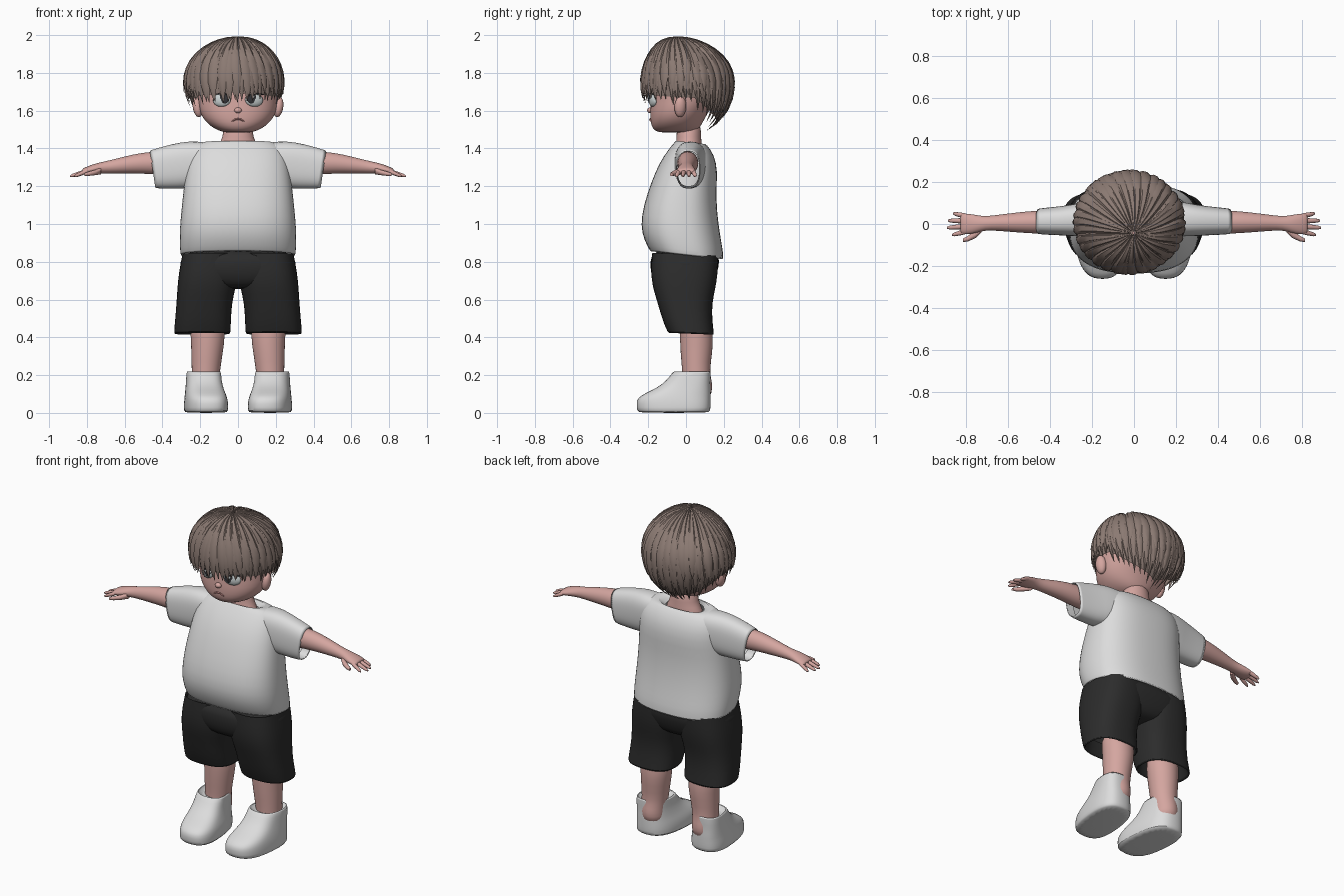
import bpy, bmesh, random
from math import sin, cos, pi, radians
from mathutils import Vector

random.seed(4)
cube = bpy.data.objects.get("Cube")
if cube:
    bpy.data.objects.remove(cube, do_unlink=True)


def material(name, r, g, b):
    m = bpy.data.materials.new(name)
    m.diffuse_color = (r, g, b, 1)
    m.use_nodes = True
    bsdf = m.node_tree.nodes["Principled BSDF"]
    bsdf.inputs["Base Color"].default_value = (r, g, b, 1)
    bsdf.inputs["Roughness"].default_value = 0.8
    return m


SKIN = material("skin", 0.66, 0.38, 0.35)
WHITE = material("white cloth", 0.72, 0.72, 0.72)
BLACK = material("black cloth", 0.025, 0.025, 0.025)
HAIR = material("ash brown hair", 0.26, 0.195, 0.17)
EYE = material("eye white", 0.62, 0.67, 0.67)
IRIS = material("dark iris", 0.035, 0.035, 0.04)
LIP = material("lip", 0.48, 0.22, 0.21)


def finish(bm, name, mat, mirror=False, subdiv=0, angle=50):
    bmesh.ops.recalc_face_normals(bm, faces=bm.faces)
    me = bpy.data.meshes.new(name)
    bm.to_mesh(me)
    bm.free()
    me.materials.append(mat)
    ob = bpy.data.objects.new(name, me)
    bpy.context.collection.objects.link(ob)
    bpy.ops.object.select_all(action="DESELECT")
    ob.select_set(True)
    bpy.context.view_layer.objects.active = ob
    bpy.ops.object.shade_smooth_by_angle(angle=radians(angle))
    if mirror:
        ob.modifiers.new("Mirror", "MIRROR").use_mirror_merge = False
    if subdiv:
        s = ob.modifiers.new("Smooth", "SUBSURF")
        s.levels = s.render_levels = subdiv
    return ob


def bridge(bm, rows, closed=True):
    for a, b in zip(rows, rows[1:]):
        for i in range(len(a) if closed else len(a) - 1):
            j = (i + 1) % len(a)
            bm.faces.new((a[i], a[j], b[j], b[i]))


def loft(name, rings, mat, axis="z", p=2.0, tilt=0.0, caps=True, n=24, shear=0.0, **kw):
    """Skin over rings (t, a0, a1, b0, b1); tilt leans the rings, shear skews them."""
    bm = bmesh.new()
    rows = []
    for t, a0, a1, b0, b1 in rings:
        row = []
        for i in range(n):
            c, s = cos(2 * pi * i / n), sin(2 * pi * i / n)
            a = (a1 - a0) / 2 * abs(c) ** (2 / p) * (1 if c > 0 else -1)
            b = (b1 - b0) / 2 * abs(s) ** (2 / p) * (1 if s > 0 else -1)
            a += (a0 + a1) / 2 + shear * b
            lean = t + tilt * b
            b += (b0 + b1) / 2
            row.append(bm.verts.new((a, b, lean) if axis == "z" else (lean, a, b)))
        rows.append(row)
    bridge(bm, rows)
    if caps:
        bm.faces.new(rows[0])
        bm.faces.new(rows[-1])
    return finish(bm, name, mat, **kw)


def blob(name, mat, at, size, turn=(0, 0, 0), mirror=False):
    bm = bmesh.new()
    bmesh.ops.create_uvsphere(bm, u_segments=20, v_segments=12, radius=1)
    bmesh.ops.scale(bm, vec=size, verts=bm.verts)
    from mathutils import Euler
    bmesh.ops.rotate(bm, matrix=Euler(turn).to_matrix(), verts=bm.verts)
    bmesh.ops.translate(bm, vec=at, verts=bm.verts)
    return finish(bm, name, mat, mirror)


# Shirt body and sleeves
loft("shirt_body", [
    (.90, -.28, .28, -.18, .16), (.83, -.30, .30, -.185, .19), (.835, -.305, .305, -.19, .20),
    (.89, -.31, .31, -.222, .195), (.97, -.31, .31, -.242, .18), (1.08, -.30, .30, -.225, .165),
    (1.20, -.287, .287, -.185, .16), (1.30, -.275, .275, -.145, .168), (1.38, -.255, .255, -.095, .15),
    (1.43, -.215, .215, -.055, .11), (1.437, -.15, .15, -.05, .095), (1.405, -.115, .115, -.055, .08)],
    WHITE, p=2.5, tilt=-.11, caps=False, n=32, subdiv=1)
loft("sleeves", [
    (.17, -.06, .11, 1.22, 1.435), (.24, -.06, .105, 1.19, 1.44), (.33, -.055, .085, 1.185, 1.425),
    (.455, -.05, .075, 1.187, 1.39), (.457, -.045, .07, 1.195, 1.383), (.40, -.045, .07, 1.2, 1.39)],
    WHITE, "x", p=2.6, tilt=.15, caps=False, mirror=True, subdiv=1)

# Shorts: hips joined by two wide legs
loft("shorts_hips", [
    (.655, -.06, .06, -.12, .10), (.68, -.22, .22, -.165, .14), (.74, -.315, .315, -.188, .165),
    (.80, -.305, .305, -.19, .18), (.87, -.29, .29, -.18, .17)], BLACK, p=2.6, n=32, subdiv=1)
loft("shorts_legs", [
    (.52, .07, .30, -.09, .11), (.42, .05, .33, -.085, .14), (.41, .038, .342, -.095, .152),
    (.50, .037, .333, -.13, .138), (.59, .03, .326, -.155, .14), (.66, .012, .322, -.178, .155),
    (.74, .0, .315, -.188, .17), (.84, .0, .295, -.18, .17)],
    BLACK, p=2.6, tilt=-.04, caps=False, mirror=True, subdiv=1)

# Legs and shoes
loft("legs", [
    (.07, .10, .24, -.02, .13), (.13, .10, .245, -.02, .141), (.17, .10, .245, -.02, .137),
    (.22, .095, .245, -.02, .125), (.32, .08, .248, -.03, .14), (.40, .068, .25, -.032, .145),
    (.52, .07, .26, -.04, .13)], SKIN, mirror=True, subdiv=1)
loft("shoes", [
    (0, .065, .275, -.25, .12), (.008, .055, .283, -.26, .13), (.05, .055, .283, -.264, .132),
    (.08, .06, .28, -.258, .132), (.105, .07, .278, -.215, .132), (.135, .08, .276, -.15, .13),
    (.17, .088, .274, -.105, .13), (.217, .09, .272, -.07, .132), (.222, .098, .265, -.06, .125),
    (.19, .105, .26, -.05, .118)],
    WHITE, p=2.7, shear=.10, mirror=True, subdiv=1)

# Arms, palms, fingers and thumbs
loft("arms", [
    (.30, -.05, .07, 1.25, 1.39), (.46, -.047, .065, 1.265, 1.385), (.56, -.04, .055, 1.268, 1.368),
    (.65, -.032, .043, 1.268, 1.345), (.71, -.03, .036, 1.268, 1.33), (.75, -.043, .043, 1.265, 1.322),
    (.79, -.05, .05, 1.262, 1.308), (.82, -.047, .05, 1.262, 1.295), (.825, -.04, .04, 1.268, 1.288)],
    SKIN, "x", mirror=True, subdiv=1)
for k, (y, tip, length) in enumerate([(-.036, -.052, .865), (-.011, -.018, .89),
                                      (.015, .016, .885), (.038, .05, .86)]):
    rings = []
    for u, r in ((0, .012), (.4, .012), (.85, .009), (1, .004)):
        yy, zz = y + (tip - y) * u, 1.28 - .027 * u
        rings.append((.80 + (length - .80) * u, yy - r, yy + r, zz - r, zz + r))
    loft(f"finger_{k + 1}", rings, SKIN, "x", n=10, mirror=True)
loft("thumbs", [
    (.725, -.04, .0, 1.262, 1.30), (.755, -.068, -.03, 1.258, 1.288), (.79, -.083, -.057, 1.254, 1.278),
    (.812, -.086, -.068, 1.254, 1.27)], SKIN, "x", n=10, mirror=True)

# Neck, head, ears and nose
loft("neck", [(1.36, -.13, .13, -.07, .09), (1.41, -.11, .11, -.055, .085),
              (1.45, -.08, .08, -.05, .08), (1.56, -.075, .075, -.05, .08)], SKIN, subdiv=1)
loft("head", [
    (1.483, -.06, .06, -.13, .03), (1.492, -.10, .10, -.165, .06), (1.52, -.15, .15, -.185, .08),
    (1.56, -.188, .188, -.19, .10), (1.61, -.208, .208, -.19, .13), (1.66, -.213, .213, -.183, .16),
    (1.74, -.22, .22, -.187, .18), (1.84, -.20, .20, -.165, .17), (1.92, -.10, .10, -.08, .10)],
    SKIN, p=2.15, n=32, subdiv=1)
blob("ears", SKIN, (.213, -.03, 1.62), (.026, .032, .055), (0, .15, .35), True)
blob("nose", SKIN, (0, -.19, 1.602), (.02, .016, .015))

# Eyes with iris, highlight and lid plates, then brows and mouth
blob("eyes", EYE, (.085, -.176, 1.657), (.05, .018, .036), (0, .1, .32), True)
blob("irises", IRIS, (.073, -.193, 1.664), (.026, .006, .027), (0, 0, .25), True)
blob("eye_highlights", EYE, (.079, -.198, 1.673), (.008, .004, .008), (0, 0, .25), True)
blob("upper_lids", IRIS, (.087, -.187, 1.692), (.052, .008, .005), (0, .12, .32), True)
blob("brows", HAIR, (.085, -.186, 1.722), (.05, .008, .007), (0, -.2, .32), True)
blob("mouth_centre", LIP, (0, -.189, 1.555), (.02, .006, .005))
blob("mouth_corners", LIP, (.022, -.187, 1.549), (.014, .006, .004), (0, .5, .1), True)

# Hair: overlapping tapered locks that fan out from the crown over a closed cap
CENTRE = Vector((-.022, .008, 1.735))
ENDS = [(0, 106), (60, 111), (100, 113), (130, 134), (180, 155)]


def hair_end(az):
    d = abs((az + pi) % (2 * pi) - pi) * 180 / pi
    for (a, ta), (b, tb) in zip(ENDS, ENDS[1:]):
        if d <= b:
            return radians(ta + (tb - ta) * (d - a) / (b - a))
    return radians(ENDS[-1][1])


def on_scalp(az, theta, r):
    c, s = cos(theta), sin(theta)
    top = max(c, 0) ** 3
    return CENTRE + Vector((r * .262 * s * sin(az) + .02 * top,
                            -r * .243 * s * cos(az) - .05 * top,
                            r * c * (.25 if c > 0 else .27)))


bm = bmesh.new()
bridge(bm, [[bm.verts.new(on_scalp(2 * pi * i / 40, .02 + hair_end(2 * pi * i / 40) * .92 * j / 12, .95))
             for i in range(40)] for j in range(13)])
finish(bm, "hair_cap", HAIR)

bm = bmesh.new()
STEPS = 10
for count, shorter, lift in ((42, 1.0, .985), (38, .84, 1.005), (34, .68, 1.02)):
    for k in range(count):
        az0 = 2 * pi * (k + random.uniform(-.2, .2)) / count + lift * 7
        back = (1 - cos(az0)) / 2
        end = hair_end(az0) * (1 - (1 - shorter) * back) * random.uniform(.95, 1.04)
        swirl = random.uniform(-.1, .1) + .12
        bulge = random.uniform(.0, .02)
        rows = []
        for i in range(STEPS + 1):
            u = i / STEPS
            theta = .05 + (end - .05) * u
            az = az0 + swirl * (u - 1)
            taper = 1 if u < .6 else max(.03, 1 - ((u - .6) / .4) ** 1.6)
            w = 1.45 * pi / count * taper
            r = lift + bulge * sin(pi * u)
            rows.append([bm.verts.new(on_scalp(az + da * w, theta, r + dr * taper))
                         for da, dr in ((-1, -.025), (-.45, .014), (.45, .014), (1, -.025), (0, -.04))])
        bridge(bm, rows)
        bm.faces.new(rows[-1])
finish(bm, "hair_locks", HAIR, angle=35)
